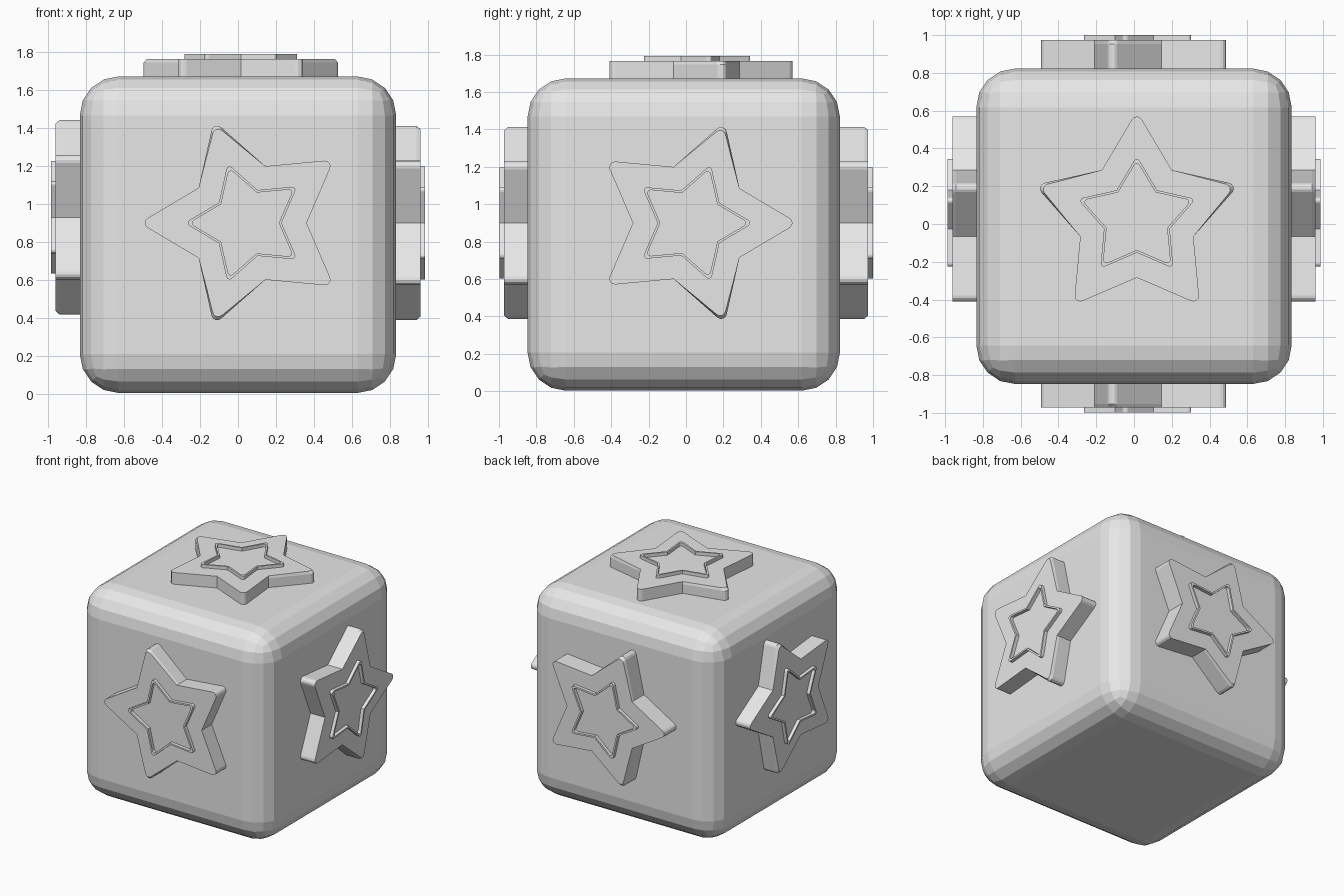
import bpy, bmesh, math
from mathutils import Vector, Matrix

old = bpy.data.objects.get("Cube")
if old:
    bpy.data.objects.remove(old, do_unlink=True)

grey = bpy.data.materials.new("plain_grey")
grey.use_nodes = True
grey.diffuse_color = (0.8, 0.8, 0.8, 1)
grey.node_tree.nodes["Principled BSDF"].inputs["Base Color"].default_value = (0.8, 0.8, 0.8, 1)


def finish(bm, name, matrix=Matrix()):
    bmesh.ops.recalc_face_normals(bm, faces=bm.faces[:])
    mesh = bpy.data.meshes.new(name)
    bm.to_mesh(mesh)
    bm.free()
    mesh.materials.append(grey)
    obj = bpy.data.objects.new(name, mesh)
    obj.matrix_world = matrix
    bpy.context.collection.objects.link(obj)
    return obj


def star_outline(scale=1.0, shrink_sides=1.0):
    """Five-pointed star, one tip towards +Y, with rounded tips and sharp valleys."""
    tip, valley, fillet = 0.567, 0.315, 0.03
    half = math.atan2(valley * math.sin(math.pi / 5), tip - valley * math.cos(math.pi / 5))
    centre = tip - fillet / math.sin(half)
    points = []
    for k in range(5):
        turn = Matrix.Rotation(k * math.tau / 5, 2)
        s = scale * (shrink_sides if k in (1, 4) else 1)
        for i in range(-2, 3):
            a = i / 2 * (math.pi / 2 - half)
            p = Vector((-math.sin(a) * fillet, centre + math.cos(a) * fillet))
            points.append(turn @ p * s)
        a = math.pi / 5
        points.append(turn @ Vector((-math.sin(a), math.cos(a))) * valley * scale)
    return points


def loft(bm, levels, closed=False):
    """Join outlines at given heights; either cap the ends or loop back round."""
    rings = [[bm.verts.new((p.x, p.y, z)) for p in pts] for pts, z in levels]
    pairs = list(zip(rings, rings[1:]))
    if closed:
        pairs.append((rings[-1], rings[0]))
    else:
        bm.faces.new(rings[0])
        bm.faces.new(rings[-1])
    for a, b in pairs:
        for i in range(len(a)):
            j = (i + 1) % len(a)
            bm.faces.new((a[i], a[j], b[j], b[i]))


def add_star(side, position, tip_direction, normal):
    t, n = Vector(tip_direction), Vector(normal)
    matrix = Matrix((t.cross(n), t, n)).transposed().to_4x4()
    matrix.translation = position

    # Thick star with slightly chamfered side tips
    bm = bmesh.new()
    full = star_outline()
    loft(bm, [(full, -0.2), (full, -0.02), (star_outline(shrink_sides=0.965), 0)])
    finish(bm, side + "_star", matrix)

    # Thin raised star-shaped rim
    bm = bmesh.new()
    outer, inner = star_outline(0.58), star_outline(0.535)
    loft(bm, [(outer, -0.01), (outer, 0.026), (inner, 0.026), (inner, -0.01)], closed=True)
    finish(bm, side + "_star_rim", matrix)


# Rounded block
bm = bmesh.new()
bmesh.ops.create_cube(bm, size=1.67)
bmesh.ops.bevel(bm, geom=bm.edges[:], offset=0.205, segments=4, profile=0.5, affect='EDGES')
finish(bm, "block", Matrix.Translation((0, -0.012, 0.838)))

# Stars on every side except the underside
add_star("top", (0.015, 0.031, 1.766), (0, 1, 0), (0, 0, 1))
add_star("front", (0.047, -0.972, 0.9), (-1, 0, 0), (0, -1, 0))
add_star("back", (0.047, 0.974, 0.9), (-1, 0, 0), (0, 1, 0))
add_star("left", (0.962, 0.031, 0.9), (0, 1, 0), (1, 0, 0))
add_star("right", (-0.962, 0.031, 0.93), (0, 1, 0), (-1, 0, 0))
